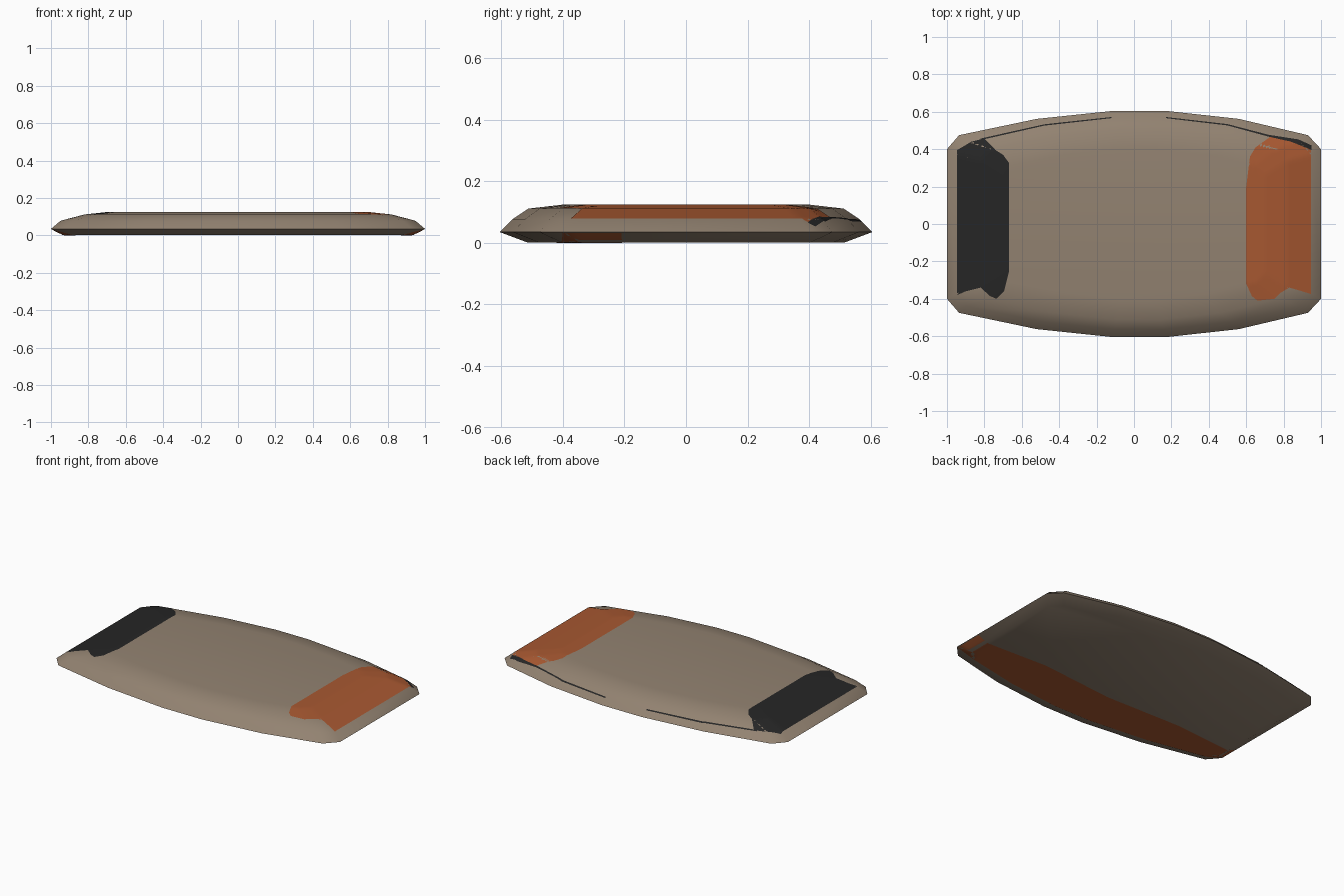
import bpy, bmesh, math
from mathutils import Vector
from mathutils.bvhtree import BVHTree

if "Cube" in bpy.data.objects:
    bpy.data.objects.remove(bpy.data.objects["Cube"])


def material(name, rgb):
    m = bpy.data.materials.new(name)
    m.diffuse_color = (*rgb, 1)
    m.use_nodes = True
    m.node_tree.nodes["Principled BSDF"].inputs["Base Color"].default_value = m.diffuse_color
    return m


TAN = material("warm tan", (0.29, 0.225, 0.165))
ORANGE = material("burnt orange", (0.39, 0.098, 0.031))
BLACK = material("soft black", (0.019, 0.019, 0.019))


def add_object(name, bm, mat, angle):
    mesh = bpy.data.meshes.new(name)
    bm.to_mesh(mesh)
    bm.free()
    ob = bpy.data.objects.new(name, mesh)
    bpy.context.collection.objects.link(ob)
    mesh.materials.append(mat)
    bpy.ops.object.select_all(action='DESELECT')
    ob.select_set(True)
    bpy.context.view_layer.objects.active = ob
    bpy.ops.object.shade_smooth_by_angle(angle=math.radians(angle))
    return ob


# Body: one bowed outline, scaled into stacked rings
back = [(1, .40), (.93, .475), (.56, .562), (.17, .605),
        (-.11, .605), (-.52, .562), (-.935, .475), (-1, .40)]
outline = back + [(x, -y) for x, y in reversed(back)]
rings = [(.001, .935, .85), (.035, 1, 1), (.077, .95, .93),
         (.111, .82, .845), (.124, .70, .66)]   # z, x scale, y scale
bm = bmesh.new()
loops = [[bm.verts.new((x * sx, y * sy, z)) for x, y in outline]
         for z, sx, sy in rings]
n = len(outline)
for a, b in zip(loops, loops[1:]):
    for i in range(n):
        j = (i + 1) % n
        bm.faces.new((a[i], a[j], b[j], b[i]))
bm.faces.new(loops[0][::-1])
bm.faces.new(loops[-1])
bmesh.ops.recalc_face_normals(bm, faces=bm.faces)
tree = BVHTree.FromBMesh(bm)
add_object("body", bm, TAN, 28)


def curve(points, x):
    """Height of a polyline at x."""
    for (x0, y0), (x1, y1) in zip(points, points[1:]):
        if x <= x1:
            return y0 + (y1 - y0) * (x - x0) / (x1 - x0)
    return points[-1][1]


def painted_patch(name, mat, low, high, cols, rows, side=1):
    """Thin skin laid on the body between two polylines."""
    bm = bmesh.new()
    xa, xb = low[0][0], low[-1][0]
    xs = sorted({xa + (xb - xa) * i / cols for i in range(cols + 1)}
                | {p[0] for p in low + high})
    grid = []
    for x in xs:
        y0, y1 = curve(low, x), curve(high, x)
        col = []
        for r in range(rows + 1):
            y = y0 + (y1 - y0) * r / rows
            hit = tree.ray_cast(Vector((x, y, side)), Vector((0, 0, -side)))[0]
            z = hit.z if hit else .035
            col.append(bm.verts.new((x, y, z + side * .001)))
        grid.append(col)
    for a, b in zip(grid, grid[1:]):
        for r in range(rows):
            f = (a[r], b[r], b[r + 1], a[r + 1])
            bm.faces.new(f if side > 0 else f[::-1])
    return add_object(name, bm, mat, 28)


# End panels on the top
painted_patch("left_black_panel", BLACK,
              [(-.946, -.38), (-.90, -.36), (-.82, -.34), (-.77, -.385),
               (-.735, -.40), (-.695, -.36), (-.667, -.25)],
              [(-.946, .395), (-.87, .44), (-.80, .458), (-.74, .395),
               (-.70, .37), (-.667, .325)], 24, 50)
painted_patch("right_orange_panel", ORANGE,
              [(.60, -.32), (.63, -.385), (.66, -.41), (.75, -.40),
               (.78, -.37), (.83, -.34), (.90, -.36), (.947, -.375)],
              [(.60, .20), (.62, .36), (.65, .41), (.73, .467),
               (.84, .44), (.947, .398)], 24, 50)

# Thin line along the rear shoulder, wider toward the right end
painted_patch("rear_line_left", BLACK,
              [(-.82, .449), (-.48, .526), (-.12, .566)],
              [(-.82, .457), (-.48, .533), (-.12, .572)], 30, 2)
painted_patch("rear_line_right", BLACK,
              [(.17, .566), (.50, .527), (.72, .467), (.84, .44), (.95, .395)],
              [(.17, .572), (.50, .534), (.72, .477), (.88, .452), (.95, .42)], 40, 3)

# Broad stripe along the front of the underside
painted_patch("underside_stripe", ORANGE,
              [(-.995, -.40), (-.88, -.404), (-.48, -.476), (-.10, -.514),
               (.16, -.514), (.52, -.476), (.87, -.404), (.995, -.40)],
              [(-.995, -.27), (-.53, -.23), (0, -.24), (.5, -.19), (.995, -.21)],
              60, 12, side=-1)
